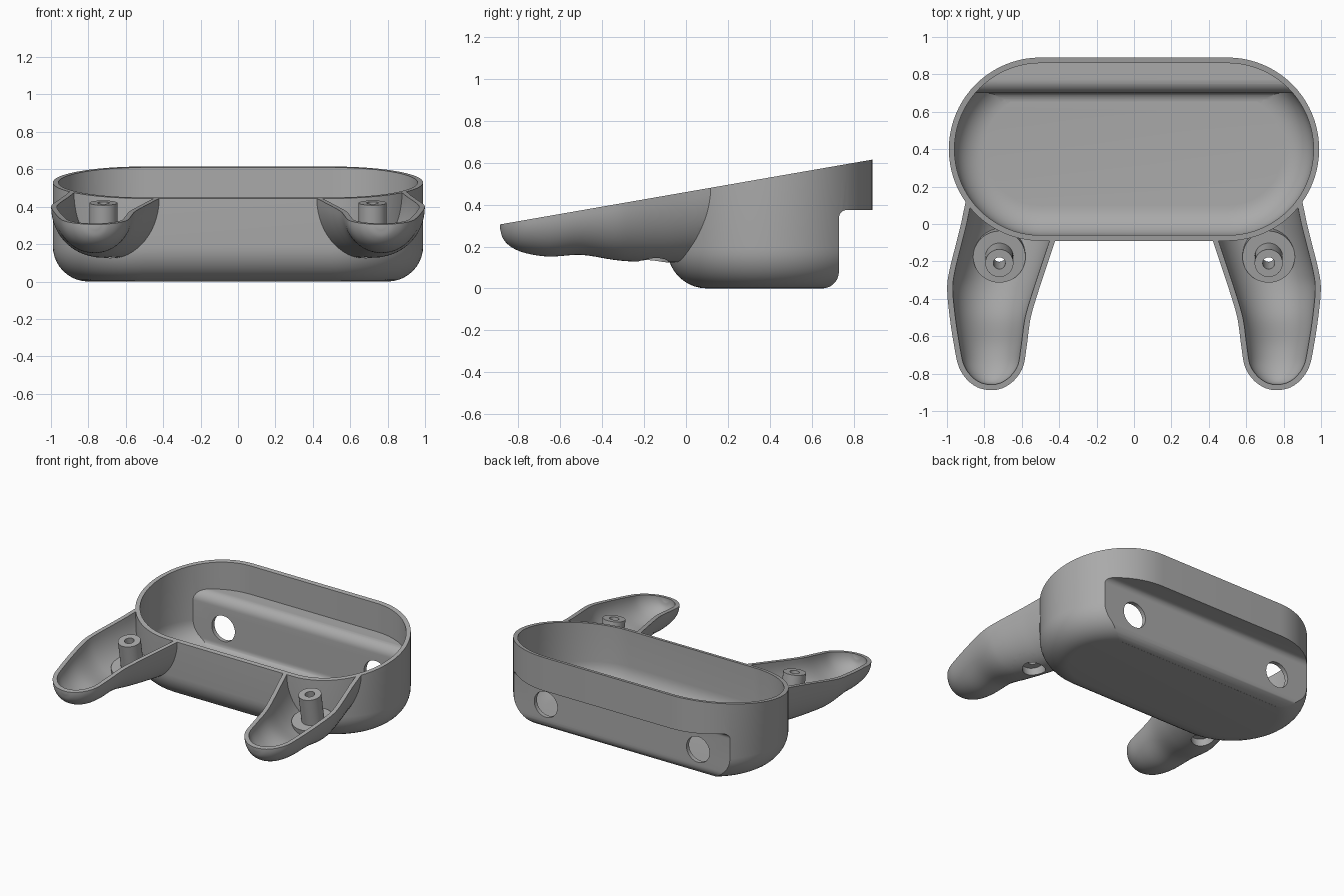
import bpy, bmesh, math
from mathutils import Matrix, Vector

cube = bpy.data.objects.get("Cube")
if cube:
    bpy.data.objects.remove(cube)

WALL = 0.03
SLOPE = 0.174


def rim(y):
    """Height of the sloping top plane."""
    return 0.46 + SLOPE * y


grey = bpy.data.materials.new("mid_grey")
grey.use_nodes = True
grey.diffuse_color = (0.4, 0.4, 0.4, 1)
grey.node_tree.nodes["Principled BSDF"].inputs["Base Color"].default_value = (0.4, 0.4, 0.4, 1)


def loft(name, rings, closed=False):
    """Skin a list of equal rings into a solid; closed joins last to first."""
    bm = bmesh.new()
    loops = [[bm.verts.new(p) for p in ring] for ring in rings]
    n = len(loops[0])
    pairs = list(zip(loops, loops[1:]))
    if closed:
        pairs.append((loops[-1], loops[0]))
    else:
        bm.faces.new(loops[0])
        bm.faces.new(loops[-1])
    for a, b in pairs:
        for i in range(n):
            j = (i + 1) % n
            bm.faces.new((a[i], a[j], b[j], b[i]))
    bmesh.ops.recalc_face_normals(bm, faces=bm.faces)
    mesh = bpy.data.meshes.new(name)
    bm.to_mesh(mesh)
    bm.free()
    mesh.materials.append(grey)
    obj = bpy.data.objects.new(name, mesh)
    bpy.context.collection.objects.link(obj)
    return obj


def boolean(obj, cutter, operation="DIFFERENCE"):
    """Apply a boolean and discard the cutter."""
    mod = obj.modifiers.new("cut", "BOOLEAN")
    mod.operation, mod.solver, mod.object = operation, "EXACT", cutter
    graph = bpy.context.evaluated_depsgraph_get()
    mesh = bpy.data.meshes.new_from_object(obj.evaluated_get(graph))
    obj.modifiers.clear()
    obj.data = mesh
    bpy.data.objects.remove(cutter)


def arc(cy, cz, r, start, end, steps=10):
    angles = [math.radians(start + (end - start) * i / steps) for i in range(steps + 1)]
    return [(cy + r * math.cos(a), cz + r * math.sin(a)) for a in angles]


def stadium(inset, height):
    pts = []
    for side, start in ((1, -90), (-1, 90)):
        for x, y in arc(side * 0.5, 0.4, 0.49 - inset, start, start + 180, 40):
            pts.append((x, y, height(y)))
    return pts


def tub_solid(name, inset, lift):
    """Stadium block with a rounded bottom edge and sloping top."""
    r = 0.19 - inset
    rings = []
    for d, z in arc(0, 0.19, r, -90, 0):
        rings.append(stadium(inset + r - d, lambda y, z=z: z))
    rings.append(stadium(inset, lambda y: rim(y) + lift))
    return loft(name, rings)


def notch(inset):
    """Rounded step removed along the lower back."""
    profile = [(0.6, -0.1)]
    profile += arc(0.65, 0.08, 0.08 - inset, -84, 0)
    profile += arc(0.77, 0.335, 0.04 + inset, 180, 90)
    profile += [(1.2, 0.375 + inset), (1.2, -0.1)]
    return loft("notch", [[(x, y, z) for y, z in profile] for x in (-1.3, 1.3)])


def cylinder(name, radius, depth, matrix):
    def ring(z):
        return [matrix @ Vector((x, y, z)) for x, y in arc(0, 0, radius, 0, 352.5, 47)]
    return loft(name, [ring(0), ring(depth)])


# Main tub: outer block, hollowed, with two round openings in the back
tub = tub_solid("main_tub", 0, 0)
boolean(tub, notch(0))
cavity = tub_solid("cavity", WALL, 0.1)
boolean(cavity, notch(WALL))
boolean(tub, cavity)
for side in (-1, 1):
    place = Matrix.Translation((side * 0.607, 0.85, 0.19)) @ Matrix.Rotation(math.pi / 2, 4, "X")
    boolean(tub, cylinder("opening", 0.092, 0.25, place))

# Handle stations: y, inner x, outer x, underside z
STATIONS = [
    (-0.888, 0.74, 0.785, 0.285), (-0.872, 0.69, 0.84, 0.235),
    (-0.83, 0.635, 0.895, 0.195), (-0.76, 0.592, 0.938, 0.167),
    (-0.65, 0.573, 0.962, 0.152), (-0.5, 0.552, 0.985, 0.16),
    (-0.35, 0.508, 0.999, 0.137), (-0.25, 0.475, 0.987, 0.128),
    (-0.1, 0.425, 0.95, 0.124), (0.0, 0.39, 0.925, 0.128),
    (0.12, 0.35, 0.9, 0.14), (0.2, 0.32, 0.88, 0.15)]


def smooth_stations(steps=5):
    """Catmull-Rom interpolation of the handle stations."""
    pts = [Vector(s) for s in STATIONS]
    pts = [pts[0] * 2 - pts[1]] + pts + [pts[-1] * 2 - pts[-2]]
    out = []
    for a, b, c, d in zip(pts, pts[1:], pts[2:], pts[3:]):
        for i in range(steps):
            t = i / steps
            out.append(0.5 * (2 * b + (c - a) * t + (2 * a - 5 * b + 4 * c - d) * t ** 2
                              + (3 * b - a - 3 * c + d) * t ** 3))
    return out + [pts[-2]]


def handle_solid(name, inset, lift):
    """Half-elliptic loft hanging below the sloping top plane."""
    rings = []
    for y, x0, x1, z in smooth_stations():
        t = min(1, max(0, (-0.74 - y) / 0.148))
        side = inset * math.sqrt(1 - t * t)
        y, x0, x1, z = y + inset * t, x0 + side, x1 - side, z + side
        top, cx, w = rim(y), (x0 + x1) / 2, (x1 - x0) / 2
        ring = [(cx + dx, y, top + dz * (top - z)) for dx, dz in arc(0, 0, 1, 180, 360, 28)
                for dx in (dx * w,)]
        if lift:
            ring = [(x0, y, top + lift)] + ring + [(x1, y, top + lift)]
        rings.append(ring)
    return loft(name, rings)


# Screw post axis, square to the top plane
axis = Matrix.Translation((0.72, -0.21, rim(-0.21))) @ Matrix.Rotation(math.atan(SLOPE), 4, "X")

# Handle shells
handles = handle_solid("handles", 0, 0)
boolean(handles, handle_solid("hollow", WALL, 0.1))
boolean(handles, tub_solid("tub_space", 0, 0.1))
boolean(handles, cylinder("recess", 0.075, 0.2, axis @ Matrix.Translation((0, 0, -0.42))))

# Screw posts: tube on a wide boss, recessed from below
profile = [(0.032, -0.003), (0.075, -0.003), (0.075, -0.2), (0.14, -0.2),
           (0.14, -0.4), (0.075, -0.4), (0.075, -0.23), (0.032, -0.23)]
turns = [math.tau * i / 48 for i in range(48)]
posts = loft("screw_posts", [[axis @ Vector((r * math.cos(a), r * math.sin(a), h))
                              for r, h in profile] for a in turns], closed=True)
boolean(posts, handle_solid("handle_space", 0, 0), "INTERSECT")

# Mirror the paired parts, then shade
for obj in (handles, posts):
    mod = obj.modifiers.new("mirror", "MIRROR")
    mod.use_mirror_merge = False
for obj in (tub, handles, posts):
    bpy.ops.object.select_all(action="DESELECT")
    obj.select_set(True)
    bpy.context.view_layer.objects.active = obj
    bpy.ops.object.shade_smooth_by_angle(angle=math.radians(35))
